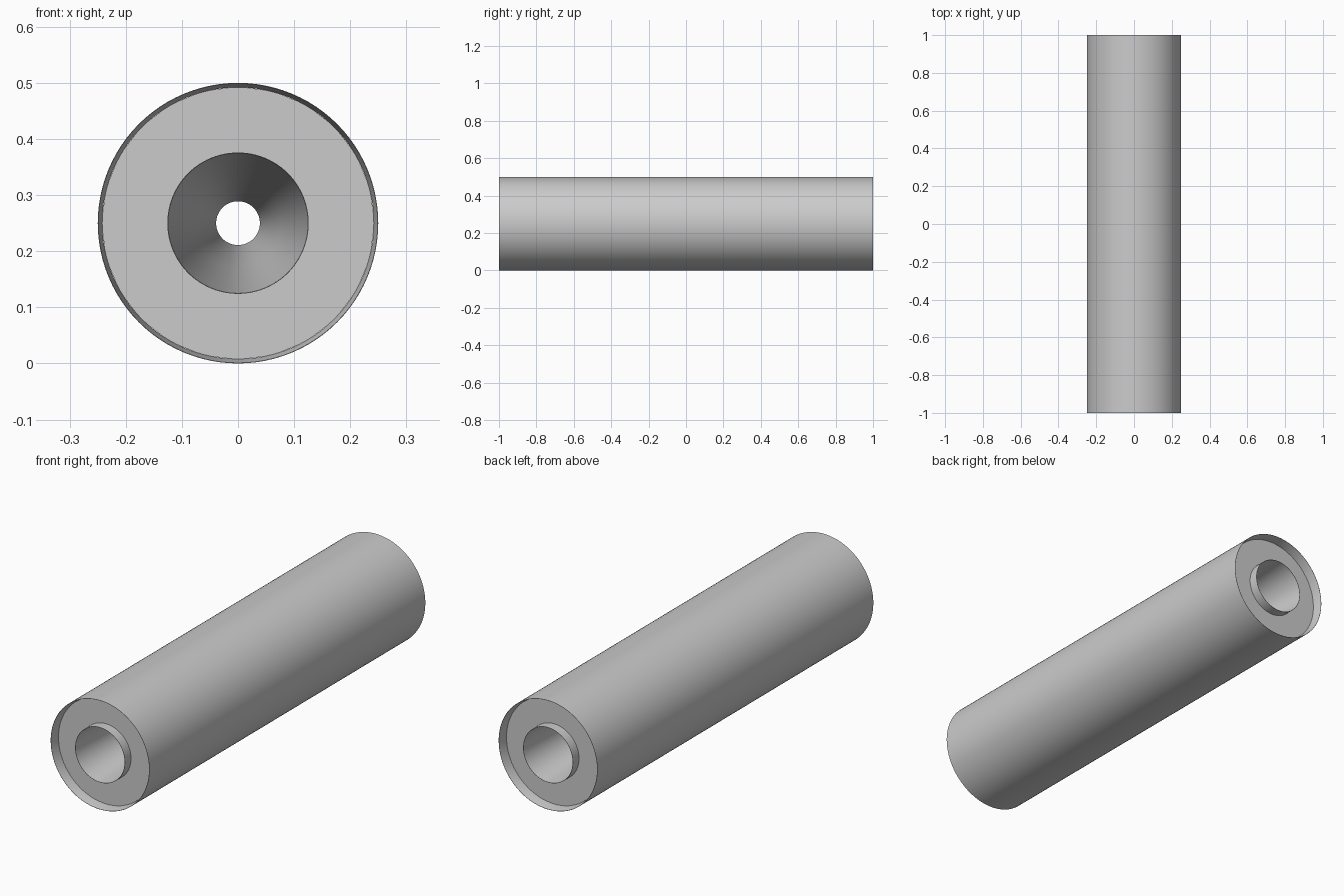
import bpy, bmesh
from math import sin, cos, pi, radians

if "Cube" in bpy.data.objects:
    bpy.data.objects.remove(bpy.data.objects["Cube"])

CZ = 0.25        # axis height
RECESS = 0.045   # depth of the end faces


def lathe(name, profile, segs, closed=False):
    """Revolve (radius, y) points around the lengthwise axis."""
    bm = bmesh.new()
    rings = []
    for r, y in profile:
        rings.append([bm.verts.new((r * sin(2 * pi * i / segs), y,
                                    CZ + r * cos(2 * pi * i / segs)))
                      for i in range(segs)])
    pairs = list(zip(rings, rings[1:]))
    if closed:
        pairs.append((rings[-1], rings[0]))
    for a, b in pairs:
        for i in range(segs):
            j = (i + 1) % segs
            bm.faces.new((a[i], a[j], b[j], b[i]))
    bmesh.ops.recalc_face_normals(bm, faces=bm.faces)
    mesh = bpy.data.meshes.new(name)
    bm.to_mesh(mesh)
    bm.free()
    ob = bpy.data.objects.new(name, mesh)
    bpy.context.collection.objects.link(ob)
    bpy.ops.object.select_all(action='DESELECT')
    ob.select_set(True)
    bpy.context.view_layer.objects.active = ob
    bpy.ops.object.shade_smooth_by_angle(angle=radians(30))
    return ob


# outer shell: thin at the rims, thickening towards the recessed ends
inner = 1 - RECESS
lathe("outer_shell", [(0.25, -1), (0.25, 1), (0.249, 1), (0.242, inner),
                      (0.242, -inner), (0.249, -1)], 96, closed=True)

# bore tube: projects past the end faces and narrows to a throat in the middle
lathe("bore_tube", [(0.126, -1), (0.126, 1), (0.125, 1), (0.077, 0.4), (0.039, 0),
                    (0.077, -0.4), (0.125, -1)], 96, closed=True)

# recessed ring-shaped end plates, 24 sided
for label, s in (("front", -1), ("back", 1)):
    lathe(label + "_end_plate", [(0.1255, s * (inner - 0.01)), (0.1255, s * inner),
                                 (0.2435, s * inner), (0.2435, s * (inner - 0.01))],
          24, closed=True)
